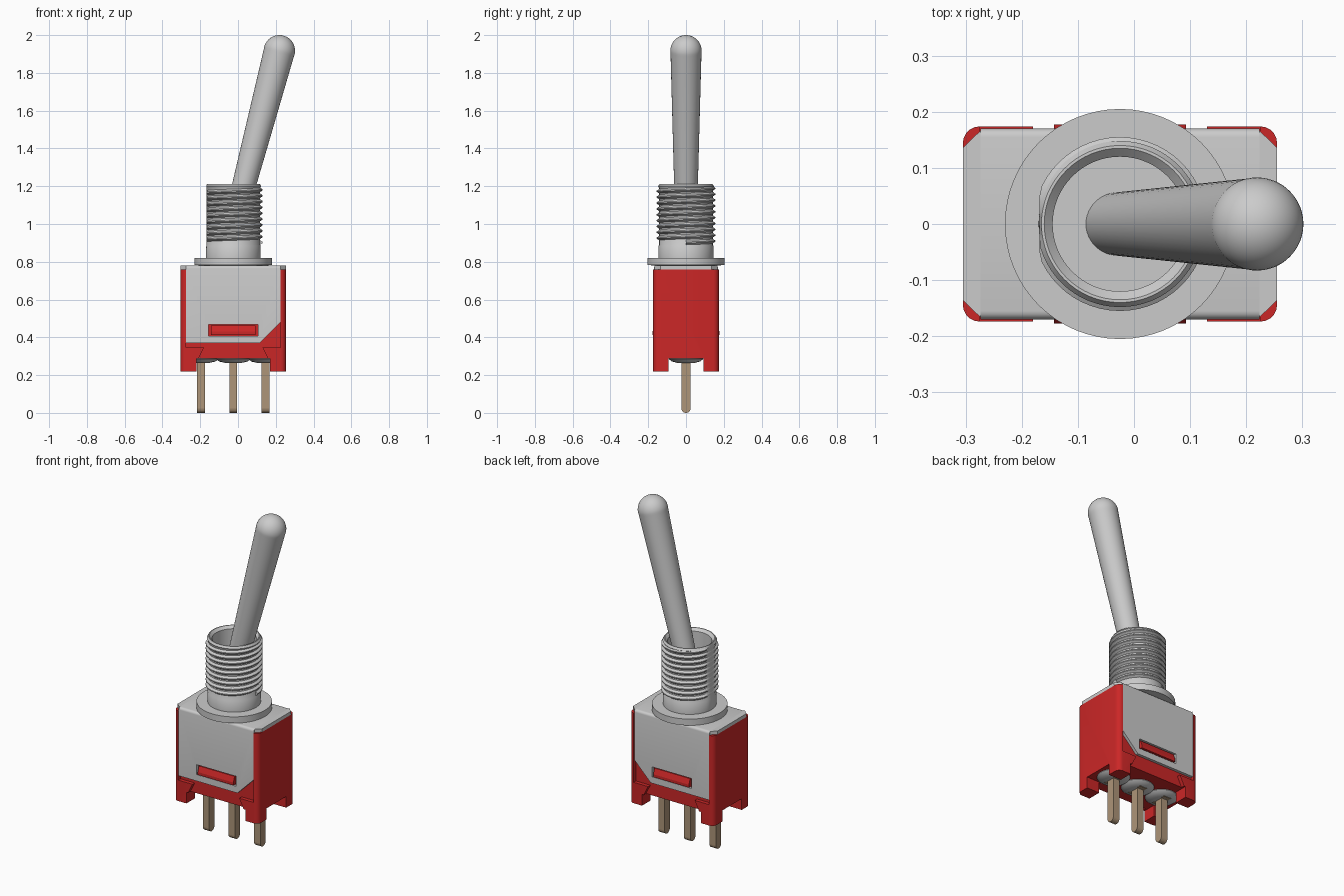
import bpy, bmesh
from math import sin, cos, pi, atan2, hypot

if "Cube" in bpy.data.objects:
    bpy.data.objects.remove(bpy.data.objects["Cube"])

CX = -0.025          # axis of the body and bushing
FLAT = -0.168        # flat ground into the thread


def material(name, rgb):
    m = bpy.data.materials.new(name)
    m.diffuse_color = (*rgb, 1)
    m.use_nodes = True
    m.node_tree.nodes["Principled BSDF"].inputs["Base Color"].default_value = m.diffuse_color
    return m


RED = material("red_plastic", (0.6, 0.02, 0.02))
TAN = material("pin_metal", (0.42, 0.30, 0.19))


def finish(name, bm, mat=None, smooth=True):
    bmesh.ops.recalc_face_normals(bm, faces=bm.faces)
    me = bpy.data.meshes.new(name)
    bm.to_mesh(me)
    bm.free()
    ob = bpy.data.objects.new(name, me)
    bpy.context.collection.objects.link(ob)
    if mat:
        me.materials.append(mat)
    if smooth:
        activate(ob)
        bpy.ops.object.shade_smooth_by_angle(angle=0.6)
    return ob


def activate(ob):
    bpy.ops.object.select_all(action='DESELECT')
    ob.select_set(True)
    bpy.context.view_layer.objects.active = ob


def prism(name, pts, axis, a, b, mat=None, smooth=False):
    """Extrude a 2D outline along an axis from a to b."""
    place = {'x': lambda p, t: (t, p[0], p[1]),
             'y': lambda p, t: (p[0], t, p[1]),
             'z': lambda p, t: (p[0], p[1], t)}[axis]
    bm = bmesh.new()
    lo, hi = ([bm.verts.new(place(p, t)) for p in pts] for t in (a, b))
    bm.faces.new(lo)
    bm.faces.new(hi[::-1])
    n = len(pts)
    for i in range(n):
        j = (i + 1) % n
        bm.faces.new((lo[i], lo[j], hi[j], hi[i]))
    return finish(name, bm, mat, smooth)


def rect(x0, x1, y0, y1):
    return [(x0, y0), (x1, y0), (x1, y1), (x0, y1)]


def arc(cx, cy, r, a0, a1, n):
    return [(cx + r * cos(a0 + (a1 - a0) * i / n), cy + r * sin(a0 + (a1 - a0) * i / n))
            for i in range(n + 1)]


def lathe(name, profile, x=0.0, mat=None, segs=48, flat_above=None):
    """Revolve an (r, z) profile about a vertical axis at x."""
    bm = bmesh.new()
    rings = []
    for r, z in profile:
        ring = []
        for k in range(segs if r > 0 else 1):
            px = x + r * cos(2 * pi * k / segs)
            if flat_above is not None and z > flat_above:
                px = max(px, FLAT)
            ring.append(bm.verts.new((px, r * sin(2 * pi * k / segs), z)))
        rings.append(ring)
    for p, q in zip(rings, rings[1:]):
        for k in range(segs):
            j = (k + 1) % segs
            if len(p) == 1:
                bm.faces.new((p[0], q[k], q[j]))
            elif len(q) == 1:
                bm.faces.new((p[k], p[j], q[0]))
            else:
                bm.faces.new((p[k], p[j], q[j], q[k]))
    return finish(name, bm, mat)


def cut(ob, cutters):
    for c in cutters:
        c.hide_render = True
        m = ob.modifiers.new("cut", 'BOOLEAN')
        m.operation, m.solver, m.object = 'DIFFERENCE', 'EXACT', c
        activate(ob)
        bpy.ops.object.modifier_apply(modifier=m.name)
        bpy.data.objects.remove(c)


# Red housing: rounded block with plate recesses front and back, standing on four feet
X0, X1, Y = -0.305, 0.255, 0.174
R = 0.03
outline = (arc(X1 - R, Y - R, R, 0, pi / 2, 5) + arc(X0 + R, Y - R, R, pi / 2, pi, 5)
           + arc(X0 + R, R - Y, R, pi, 1.5 * pi, 5) + arc(X1 - R, R - Y, R, 1.5 * pi, 2 * pi, 5))
housing = prism("housing", outline, 'z', 0.22, 0.76, RED)
recess = [(-0.275, 0.8), (0.225, 0.8), (0.225, 0.345), (0.13, 0.345), (0.16, 0.285),
          (0.16, 0.2), (-0.21, 0.2), (-0.21, 0.285), (-0.18, 0.345), (-0.275, 0.345)]
cut(housing, [prism("cut_front", recess, 'y', -0.3, -0.152),
              prism("cut_back", recess, 'y', 0.152, 0.3),
              prism("cut_under_x", rect(-0.22, 0.17, 0.1, 0.287), 'y', -0.4, 0.4),
              prism("cut_under_y", rect(-0.092, 0.092, 0.1, 0.287), 'x', -0.5, 0.5)])
activate(housing)
bpy.ops.object.shade_smooth_by_angle(angle=0.4)

# Grey U-shaped bracket over the housing
B = 0.015
u = ([(-0.17, 0.37)] + arc(-0.17 + B, 0.78 - B, B, pi, pi / 2, 4)
     + arc(0.17 - B, 0.78 - B, B, pi / 2, 0, 4)
     + [(0.17, 0.37), (0.153, 0.37), (0.153, 0.761), (-0.153, 0.761), (-0.153, 0.37)])
bracket = prism("bracket", u, 'x', -0.274, 0.224)
cut(bracket, [prism("cut_corner", [(0.105, 0.36), (0.24, 0.36), (0.24, 0.495)], 'y', -0.4, 0.4),
              prism("cut_slot", rect(-0.155, 0.105, 0.408, 0.468), 'y', -0.4, 0.4)])
activate(bracket)
bpy.ops.object.shade_smooth_by_angle(angle=0.5)
for name, xi, xo in (("bracket_end_left", -0.274, X0), ("bracket_end_right", 0.224, X1)):
    prism(name, [(xi, -0.166), (xo, -0.136), (xo, 0.136), (xi, 0.166)], 'z', 0.76, 0.78)

# Snap tabs that catch in the bracket slots
for name, s in (("snap_tab_front", -1), ("snap_tab_back", 1)):
    wedge = [(s * 0.145, 0.413), (s * 0.177, 0.413), (s * 0.177, 0.43),
             (s * 0.165, 0.462), (s * 0.145, 0.462)]
    prism(name, wedge, 'x', -0.143, 0.093, RED)

# Flange and hollow bushing
lathe("bushing", [(0, 0.778), (0.205, 0.782), (0.205, 0.82), (0.145, 0.82), (0.145, 0.885),
                  (0.142, 0.89), (0.142, 1.19), (0.148, 1.2), (0.14, 1.212), (0.135, 1.212),
                  (0.12, 1.197), (0.12, 0.98), (0, 0.98)], CX, segs=64, flat_above=0.825)

# Helical thread with the flat on its left side
bm = bmesh.new()
N, TURNS, PITCH = 56, 9.5, 0.031
section = [(0.139, -0.014), (0.155, -0.003), (0.155, 0.003), (0.139, 0.014)]
prev = None
for i in range(int(N * TURNS) + 1):
    a = 2 * pi * i / N
    z = 0.902 + PITCH * i / N
    ring = [bm.verts.new((max(CX + r * cos(a), FLAT), r * sin(a), z + dz)) for r, dz in section]
    if prev:
        for k in range(4):
            j = (k + 1) % 4
            bm.faces.new((prev[k], prev[j], ring[j], ring[k]))
    else:
        bm.faces.new(ring)
    prev = ring
bm.faces.new(prev)
finish("thread", bm)

# Tilted tapered lever with a round tip
TX, TZ, BZ, TIP = 0.219, 1.917, 0.99, 0.083
L = hypot(TX - CX, TZ - BZ)
lever = lathe("lever", [(0, -0.03), (0.056, -0.03), (TIP - 0.001, L - 0.01)]
              + [(TIP * cos(t * pi / 24), L + TIP * sin(t * pi / 24)) for t in range(12)]
              + [(0, L + TIP)])
lever.location = (CX, 0, BZ)
lever.rotation_euler = (0, atan2(TX - CX, TZ - BZ), 0)

# Three pins, each with a shoulder and a mound of sealant
for side, x in (("left", CX - 0.17), ("middle", CX), ("right", CX + 0.17)):
    prism("pin_" + side, [(0.025, 0.29)] + arc(0, 0.025, 0.025, 0, -pi, 10) + [(-0.025, 0.29)],
          'x', x - 0.021, x + 0.021, TAN)
    prism("pin_shoulder_" + side, rect(-0.05, 0.05, 0.264, 0.29), 'x', x - 0.024, x + 0.024, TAN)
    lathe("sealant_" + side, [(0.09, 0.29), (0.09, 0.284), (0.075, 0.272), (0.045, 0.265),
                              (0, 0.262)], x, segs=32)
